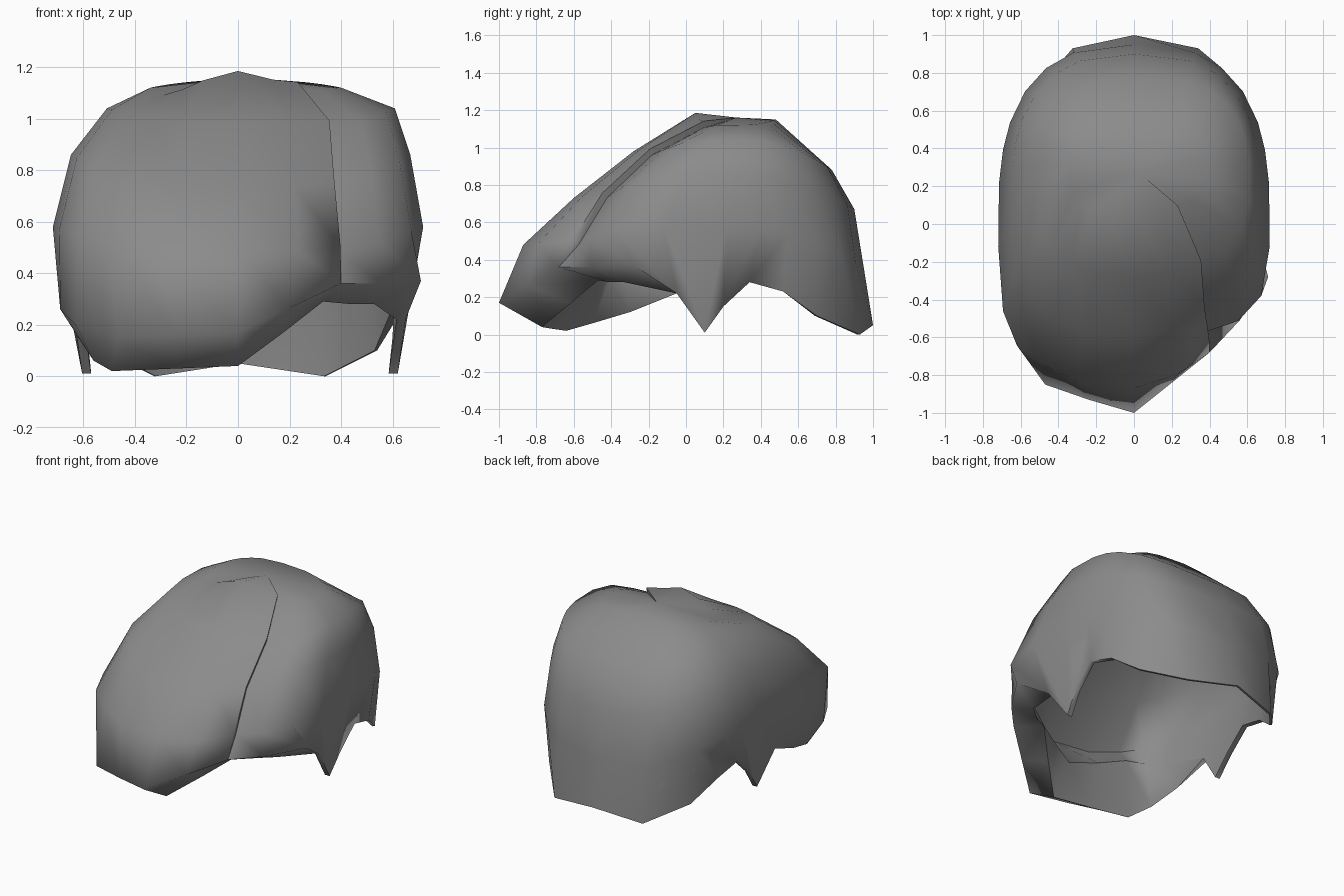
import bpy, bmesh, math
from mathutils import Vector

if "Cube" in bpy.data.objects:
    bpy.data.objects.remove(bpy.data.objects["Cube"])

# Tilted rings, crown to brow: x shift, front y, front z, half width, side y, side z, back y, back z
RINGS = [
    (0.03, 0.05, 1.185, 0.37, 0.27, 1.12, 0.48, 1.15),
    (0.05, -0.28, 0.98, 0.56, 0.20, 1.04, 0.78, 0.88),
    (0.01, -0.60, 0.73, 0.66, 0.10, 0.86, 0.90, 0.67),
    (0.00, -0.87, 0.48, 0.72, 0.00, 0.58, 0.95, 0.36),
]
CROWN = Vector((0.03, 0.27, 1.16))
CENTRE = Vector((0, 0.1, 0.1))

# Front columns: angle, inward pull, top drop, brow y shift, outer hem, inner hem, hairline
FRONT = [
    (-72, 0, .03, -.10, (-.69, -.32, .26), (-.60, -.30, .12), (-.53, -.33, .28)),
    (-55, 0, .05, -.07, (-.63, -.58, .20), (-.56, -.50, .06), (-.44, -.41, .28)),
    (-36, 0, .05, .00, (-.47, -.85, .15), (-.49, -.64, .02), (-.33, -.47, .29)),
    (-18, 0, .03, .00, (-.24, -.93, .16), (-.24, -.71, .03), (-.17, -.55, .25)),
    (0, 0, 0, .00, (0, -1, .17), (0, -.77, .04), (0, -.62, .22)),
    (13, 0, .03, .06, (.20, -.84, .265), (.17, -.62, .165), (.17, -.55, .26)),
    (27, 0, .03, .19, (.40, -.68, .36), (.33, -.47, .29), (.33, -.47, .295)),
    (27, .035, .03, .20, (.40, -.68, .36), (.33, -.47, .29), (.33, -.47, .295)),
    (47, .03, .01, .12, (.56, -.51, .36), (.44, -.41, .28), (.44, -.41, .285)),
    (68, .01, 0, .03, (.71, -.28, .37), (.53, -.33, .28), (.53, -.33, .285)),
]
# Share of the brow shift that reaches each ring
SHIFT = (.15, .25, .5, 1)
# Side and back hem (mirrored): angle and outer point
SIDE = [
    (86, (.65, -.05, .22)), (98, (.62, .10, .01)), (108, (.635, .20, .15)),
    (118, (.64, .34, .28)), (132, (.62, .52, .23)), (146, (.54, .70, .10)),
    (160, (.34, .93, .00)),
]


def side_column(angle, p):
    thin = .035 if abs(p[0]) > .6 else .015
    q = Vector((p[0], p[1] - .1, 0))
    if abs(p[0]) > .6:
        q.y = 0
    inner = Vector(p) - q.normalized() * thin
    return (angle, 0, 0, 0, p, inner, inner + Vector((0, 0, .004)))


right = [side_column(a, p) for a, p in SIDE]
left = [side_column(-a, (-p[0] + .015, p[1], p[2])) for a, p in reversed(SIDE)]
back = [side_column(180, (0, 1, .05))]
columns = FRONT + right + back + left


def ring_point(ring, angle):
    dx, fy, fz, w, sy, sz, by, bz = ring
    s, c = math.sin(math.radians(angle)), math.cos(math.radians(angle))
    ey, ez = (fy, fz) if c > 0 else (by, bz)
    x = math.copysign(abs(s) ** .75, s) * w + dx * min(1, abs(s) * 2)
    return Vector((x, sy + (ey - sy) * abs(c) ** .75, sz + (ez - sz) * c * c))


# Hair shell: outer surface, hem underside and inner surface in one loft
bm = bmesh.new()
grid = []
for angle, pull, drop, shift, outer, inner, hairline in columns:
    shell = [CROWN.copy()]
    for i, ring in enumerate(RINGS):
        p = ring_point(ring, angle)
        p.y += shift * SHIFT[i]
        if i == 0:
            p.z -= drop
        shell.append(p - (p - CENTRE).normalized() * pull)
    scale = .91 if -80 < angle < 20 else .95
    lining = [CENTRE + (p - CENTRE) * scale for p in reversed(shell[1:])]
    lining.append(CENTRE + (CROWN - CENTRE) * .95)
    path = shell + [Vector(outer), Vector(inner), Vector(hairline)] + lining
    grid.append([bm.verts.new(p) for p in path])
for i, col in enumerate(grid):
    nxt = grid[(i + 1) % len(grid)]
    for j in range(len(col) - 1):
        bm.faces.new((col[j], col[j + 1], nxt[j + 1], nxt[j]))
bmesh.ops.remove_doubles(bm, verts=bm.verts, dist=0.0005)
bmesh.ops.recalc_face_normals(bm, faces=bm.faces)

mesh = bpy.data.meshes.new("swept_hair")
bm.to_mesh(mesh)
bm.free()
hair = bpy.data.objects.new("swept_hair", mesh)
bpy.context.collection.objects.link(hair)

mat = bpy.data.materials.new("hair_grey")
mat.diffuse_color = (0.26, 0.26, 0.26, 1)
mat.use_nodes = True
mat.node_tree.nodes["Principled BSDF"].inputs["Base Color"].default_value = mat.diffuse_color
mesh.materials.append(mat)

bpy.context.view_layer.objects.active = hair
hair.select_set(True)
bpy.ops.object.shade_smooth_by_angle(angle=math.radians(75))
